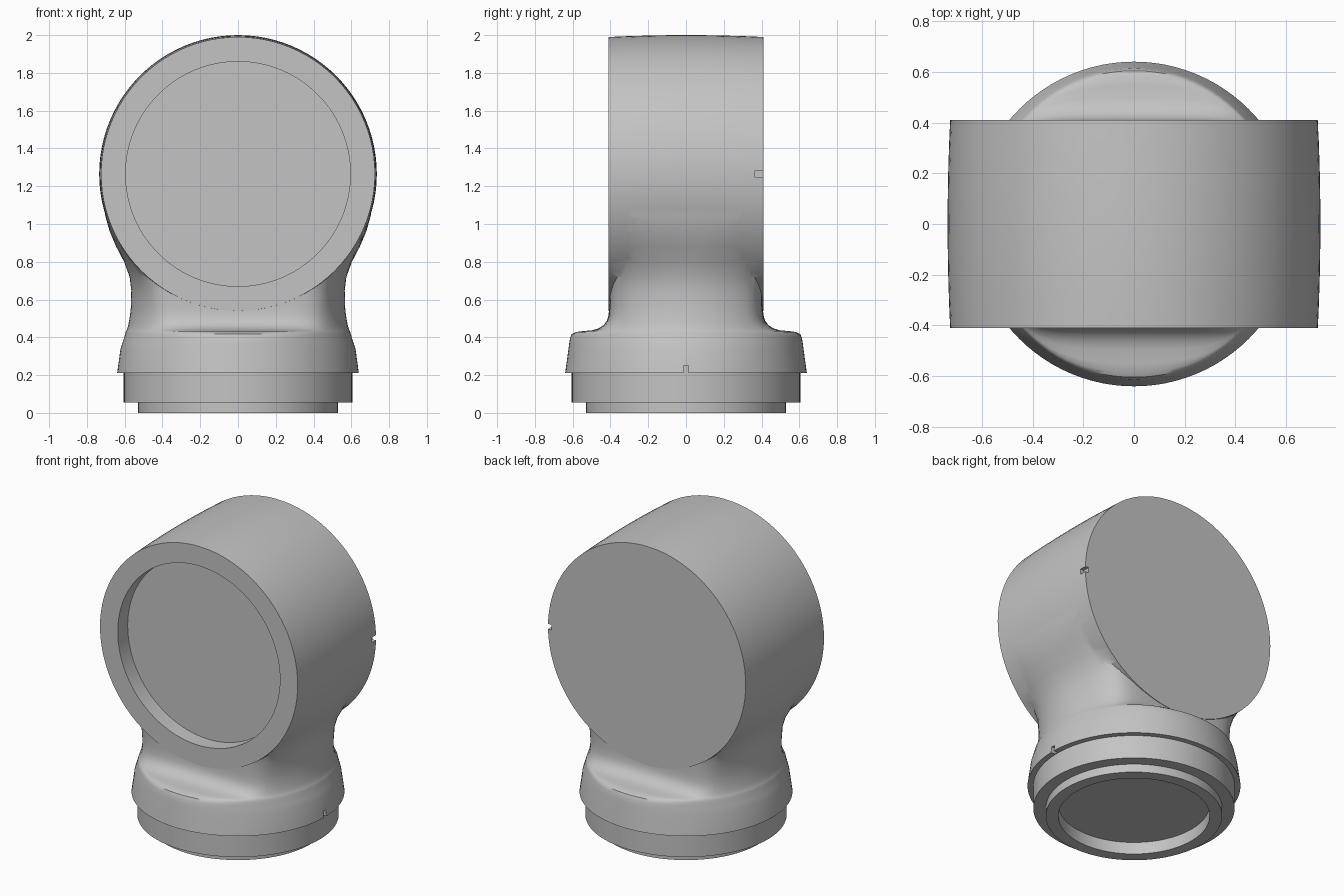
import bpy
import bmesh
from math import cos, sin, pi, radians
from mathutils import Matrix

SEG = 96
DRUM_Z = 1.265

if "Cube" in bpy.data.objects:
    bpy.data.objects.remove(bpy.data.objects["Cube"])

grey = bpy.data.materials.new("light grey")
grey.use_nodes = True
colour = (0.55, 0.55, 0.55, 1)
grey.diffuse_color = colour
grey.node_tree.nodes["Principled BSDF"].inputs["Base Color"].default_value = colour


def finish(name, bm, matrix=None):
    if matrix:
        bm.transform(matrix)
    bmesh.ops.recalc_face_normals(bm, faces=bm.faces)
    mesh = bpy.data.meshes.new(name)
    bm.to_mesh(mesh)
    bm.free()
    mesh.materials.append(grey)
    obj = bpy.data.objects.new(name, mesh)
    bpy.context.collection.objects.link(obj)
    return obj


def loft(name, sections, matrix=None):
    """Closed skin through sections of (height, x radius, y radius, y limit)."""
    bm = bmesh.new()
    rings = []
    for z, a, c, limit in sections:
        ring = []
        for i in range(SEG):
            t = 2 * pi * i / SEG
            inverse = ((cos(t) / a) ** 2 + (sin(t) / c) ** 2) ** 0.5
            # soft minimum of the ellipse and the flat y limit
            r = (inverse ** 14 + abs(sin(t) / limit) ** 14) ** (-1 / 14)
            ring.append(bm.verts.new((r * cos(t), r * sin(t), z)))
        rings.append(ring)
    for low, high in zip(rings, rings[1:]):
        for i in range(SEG):
            j = (i + 1) % SEG
            bm.faces.new((low[i], low[j], high[j], high[i]))
    bm.faces.new(rings[0])
    bm.faces.new(rings[-1])
    return finish(name, bm, matrix)


def lathe(name, profile, matrix=None):
    return loft(name, [(z, r, r, 9) for r, z in profile], matrix)


def box(name, centre, size):
    bm = bmesh.new()
    bmesh.ops.create_cube(bm, size=1)
    return finish(name, bm, Matrix.Translation(centre) @ Matrix.Diagonal((*size, 1)))


def combine(target, other, operation):
    mod = target.modifiers.new(operation.lower(), "BOOLEAN")
    mod.operation = operation
    mod.solver = "EXACT"
    mod.object = other
    bpy.context.view_layer.objects.active = target
    bpy.ops.object.modifier_apply(modifier=mod.name)
    bpy.data.objects.remove(other)


def smooth(obj):
    bpy.ops.object.select_all(action="DESELECT")
    obj.select_set(True)
    bpy.context.view_layer.objects.active = obj
    bpy.ops.object.shade_smooth_by_angle(angle=radians(38))


# Barrel-shaped drum lying along y
along_y = Matrix.Translation((0, 0, DRUM_Z)) @ Matrix.Rotation(pi / 2, 4, "X")
drum = [(0.735 - 0.01 * (k / 4) ** 2, 0.41 * k / 4) for k in range(-4, 5)]
body = lathe("wrist_housing", drum, along_y)

# Neck flowing from the round collar up into the drum
neck = loft("neck", [
    (0.21, 0.64, 0.64, 9),
    (0.34, 0.622, 0.622, 9),
    (0.37, 0.612, 0.618, 5),
    (0.40, 0.602, 0.613, 1),
    (0.418, 0.597, 0.61, 0.70),
    (0.428, 0.594, 0.605, 0.62),
    (0.433, 0.592, 0.60, 0.56),
    (0.437, 0.590, 0.598, 0.50),
    (0.447, 0.586, 0.595, 0.465),
    (0.465, 0.581, 0.59, 0.436),
    (0.49, 0.576, 0.59, 0.418),
    (0.52, 0.571, 0.59, 0.41),
    (0.56, 0.567, 0.60, 0.407),
    (0.65, 0.565, 0.63, 0.406),
    (0.72, 0.574, 0.70, 0.406),
    (0.80, 0.603, 0.85, 0.406),
    (0.88, 0.645, 1.10, 0.406),
    (0.96, 0.679, 1.50, 0.406),
    (1.04, 0.702, 2.00, 0.406),
    (1.12, 0.715, 2.50, 0.406),
])
combine(body, neck, "UNION")

# Round recess in the front face and two alignment notches on one side
recess = lathe("recess_cutter", [(0.595, 0.306), (0.595, 0.6)], along_y)
combine(body, recess, "DIFFERENCE")
combine(body, box("drum_notch", (0.75, 0.41, DRUM_Z), (0.1, 0.09, 0.035)), "DIFFERENCE")
combine(body, box("collar_notch", (0.66, 0, 0.22), (0.1, 0.026, 0.06)), "DIFFERENCE")
smooth(body)

# Stepped mounting flange with a hollow underside
flange = lathe("mounting_flange", [
    (0.455, 0.08), (0.455, 0), (0.53, 0), (0.53, 0.055), (0.605, 0.055), (0.605, 0.25),
])
smooth(flange)
